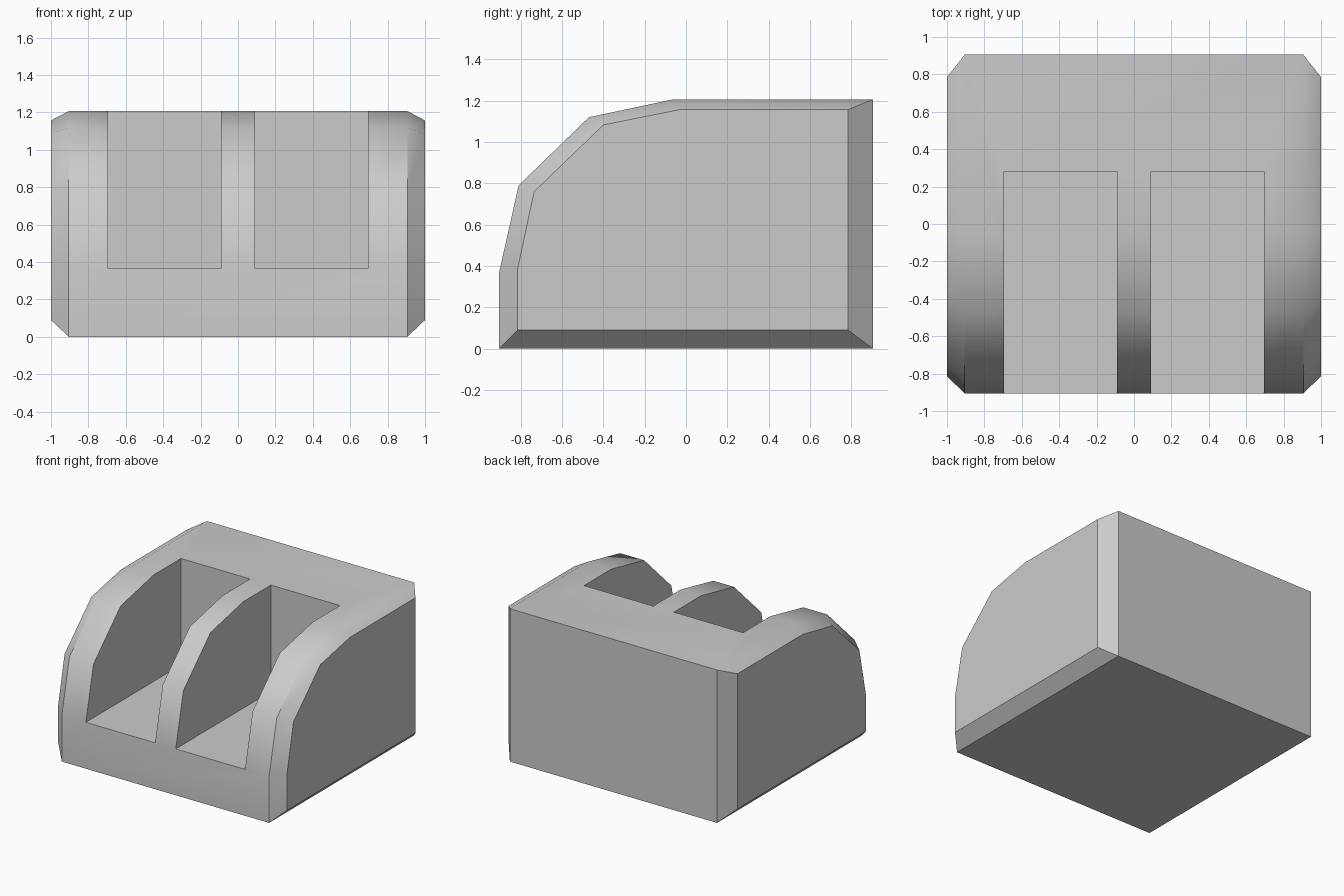
import bpy, bmesh
from math import radians

if "Cube" in bpy.data.objects:
    bpy.data.objects.remove(bpy.data.objects["Cube"])

FLOOR = 0.366
# side profiles (y, z): full-size body and the inset bevelled end faces
BODY = [(-0.905, 0), (-0.905, FLOOR), (-0.81, 0.79), (-0.47, 1.12), (-0.06, 1.207), (0.905, 1.207), (0.905, 0)]
END = [(-0.815, 0.09), (-0.815, 0.385), (-0.735, 0.76), (-0.4, 1.083), (-0.03, 1.157), (0.785, 1.157), (0.785, 0.09)]


def loft(name, stations):
    """Skin a closed solid through (x, profile) stations."""
    bm = bmesh.new()
    rings = [[bm.verts.new((x, y, z)) for y, z in prof] for x, prof in stations]
    for a, b in zip(rings, rings[1:]):
        n = len(a)
        for i in range(n):
            j = (i + 1) % n
            bm.faces.new((a[i], a[j], b[j], b[i]))
    bm.faces.new(rings[0])
    bm.faces.new(rings[-1])
    bmesh.ops.recalc_face_normals(bm, faces=bm.faces)
    mesh = bpy.data.meshes.new(name)
    bm.to_mesh(mesh)
    bm.free()
    obj = bpy.data.objects.new(name, mesh)
    bpy.context.collection.objects.link(obj)
    return obj


# curved block with bevelled ends
block = loft("slotted_block", [(-1, END), (-0.905, BODY), (0.905, BODY), (1, END)])
bpy.context.view_layer.objects.active = block
block.select_set(True)

# two open slots at the front
SLOT = [(-1.2, FLOOR), (-1.2, 1.5), (0.28, 1.5), (0.28, FLOOR)]
for side in (-1, 1):
    cutter = loft("slot_cutter", [(side * 0.09, SLOT), (side * 0.695, SLOT)])
    cutter.hide_render = True
    mod = block.modifiers.new("slot", 'BOOLEAN')
    mod.operation = 'DIFFERENCE'
    mod.solver = 'EXACT'
    mod.object = cutter
    bpy.ops.object.modifier_apply(modifier=mod.name)
    bpy.data.objects.remove(cutter)

# smooth over the curve, crisp at the bevels and slots
bpy.ops.object.shade_smooth_by_angle(angle=radians(35))
